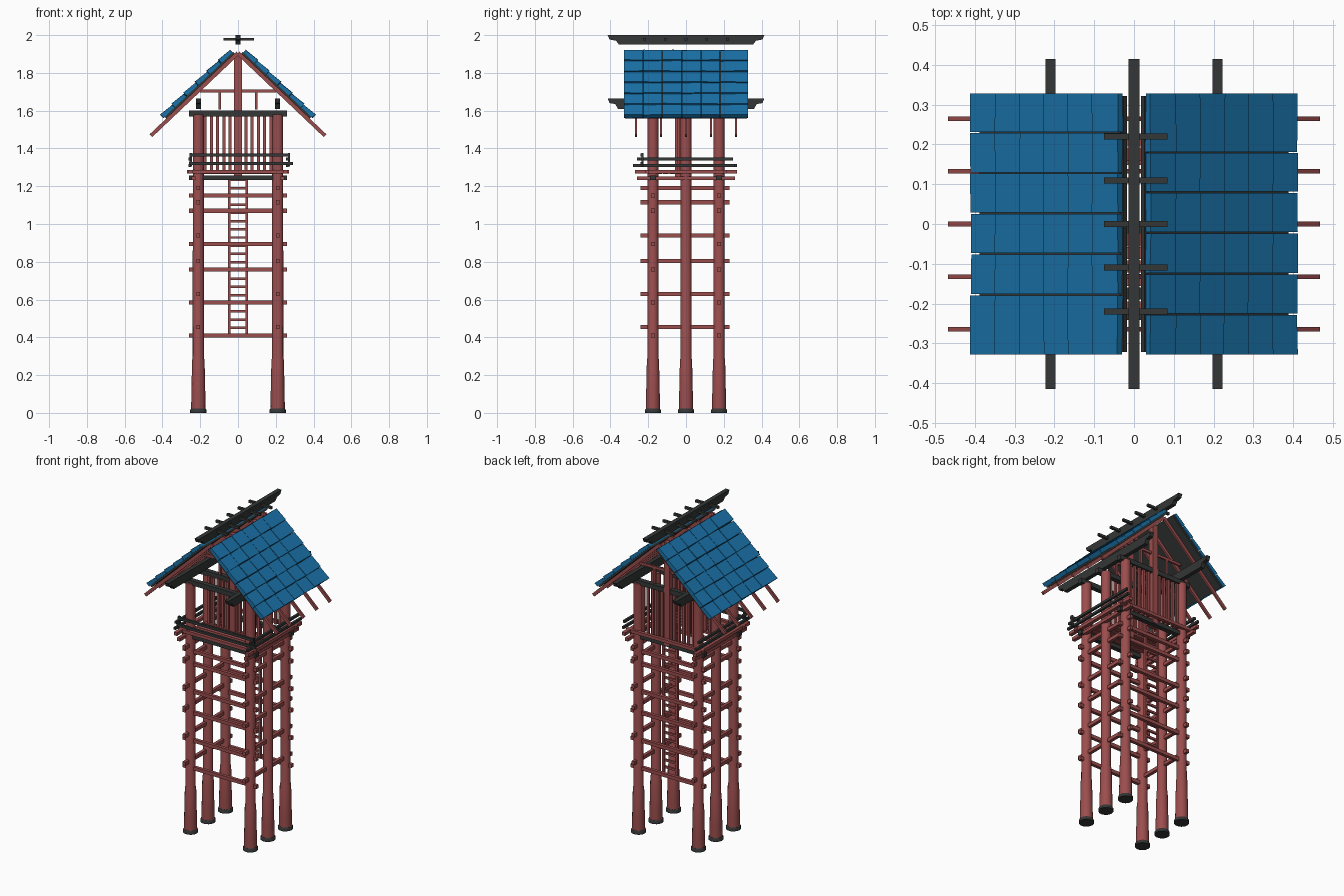
import bpy, bmesh, math, random
from mathutils import Matrix, Vector

if "Cube" in bpy.data.objects:
    bpy.data.objects.remove(bpy.data.objects["Cube"])

random.seed(4)


def material(name, rgb):
    m = bpy.data.materials.new(name)
    m.diffuse_color = (*rgb, 1)
    m.use_nodes = True
    m.node_tree.nodes["Principled BSDF"].inputs["Base Color"].default_value = m.diffuse_color
    return m


RED = material("red_wood", (0.33, 0.075, 0.075))
DARK = material("dark_wood", (0.035, 0.037, 0.037))
BLUE = material("blue_tile", (0.01, 0.17, 0.40))


def finish(name, bm, mat):
    bmesh.ops.recalc_face_normals(bm, faces=bm.faces)
    me = bpy.data.meshes.new(name)
    bm.to_mesh(me)
    bm.free()
    me.materials.append(mat)
    ob = bpy.data.objects.new(name, me)
    bpy.context.collection.objects.link(ob)
    return ob


def boxes(name, items, mat):
    """items: (centre, size) pairs merged in one object"""
    bm = bmesh.new()
    for c, s in items:
        bmesh.ops.create_cube(bm, size=1, matrix=Matrix.Translation(c) @ Matrix.Diagonal((*s, 1)))
    return finish(name, bm, mat)


def lathe(name, profile, x, y, mat, sides=14):
    bm = bmesh.new()
    rings = [[bm.verts.new((x + r * math.cos(2 * math.pi * i / sides),
                            y + r * math.sin(2 * math.pi * i / sides), z))
              for i in range(sides)] for r, z in profile]
    for a, b in zip(rings, rings[1:]):
        for i in range(sides):
            j = (i + 1) % sides
            f = bm.faces.new((a[i], a[j], b[j], b[i]))
            f.smooth = True
    bm.faces.new(rings[0])
    bm.faces.new(rings[-1])
    ob = finish(name, bm, mat)
    ob.data.set_sharp_from_angle(angle=math.radians(40))
    return ob


def extrude_x(name, profile, x, width, mat):
    """yz outline given for y >= 0, mirrored, extruded along x"""
    pts = profile + [(-y, z) for y, z in reversed(profile)]
    bm = bmesh.new()
    f = bm.faces.new([bm.verts.new((x - width / 2, y, z)) for y, z in pts])
    ext = bmesh.ops.extrude_face_region(bm, geom=[f])
    bmesh.ops.translate(bm, vec=(width, 0, 0),
                        verts=[v for v in ext["geom"] if isinstance(v, bmesh.types.BMVert)])
    return finish(name, bm, mat)


PX, PY = 0.21, 0.175

# six round posts with dark feet
for x in (-PX, PX):
    for y in (-PY, 0, PY):
        lathe("post", [(0.038, 0.015), (0.037, 0.10), (0.033, 0.28), (0.030, 0.29), (0.029, 1.58)], x, y, RED)
        lathe("post_foot", [(0.044, 0), (0.044, 0.014), (0.039, 0.022)], x, y, DARK)

# cross beams through the posts
boxes("cross_beams", [((0, y, z), (0.52, 0.02, 0.022))
                      for z in (0.41, 0.585, 0.76, 0.895, 1.07, 1.15) for y in (-PY, PY)], RED)
boxes("side_beams", [((x, -0.005, z), (0.02, 0.47, 0.022))
                     for z in (0.455, 0.63, 0.805, 0.94, 1.115, 1.19) for x in (-PX, PX)], RED)

# ladder
boxes("ladder", [((x, 0.155, 0.83), (0.014, 0.014, 0.84)) for x in (-0.046, 0.046)] +
      [((0, 0.155, 0.45 + i * 0.0435), (0.09, 0.012, 0.013)) for i in range(19)], RED)

# platform frame
boxes("platform_dark_beams", [((0, y, 1.245), (0.52, 0.03, 0.026)) for y in (-PY, PY)], DARK)
boxes("platform_red_beams", [((0, y, 1.277), (0.54, 0.02, 0.02)) for y in (-0.205, 0.205)] +
      [((x, 0, 1.277), (0.022, 0.54, 0.02)) for x in (-0.25, 0.25)] +
      [((x, 0, 1.242), (0.022, 0.52, 0.02)) for x in (-0.235, 0.235)], RED)
boxes("porch_floor", [((0, -0.175 + i * 0.034, 1.272), (0.40, 0.03, 0.012)) for i in range(5)], RED)

# railings on the front and both sides
boxes("railing", [((0.015, -0.235, 1.32), (0.55, 0.014, 0.016)), ((0.01, -0.235, 1.365), (0.53, 0.014, 0.016)),
                  ((-0.255, 0, 1.31), (0.014, 0.54, 0.015)), ((-0.255, -0.01, 1.345), (0.014, 0.5, 0.015)),
                  ((0.26, -0.01, 1.31), (0.014, 0.54, 0.015)), ((0.26, 0, 1.345), (0.014, 0.5, 0.015)),
                  ((0.27, -0.23, 1.34), (0.012, 0.012, 0.07)), ((-0.25, -0.23, 1.34), (0.012, 0.012, 0.07))], DARK)

# slatted walls with king post and gable frame
for y, name in ((-0.04, "front_wall"), (PY, "back_wall")):
    parts = [((0, y, 1.565), (0.04, 0.034, 0.65)), ((0, y, 1.705), (0.40, 0.012, 0.016))]
    for s in (-1, 1):
        parts.append(((s * 0.097, y, 1.655), (0.015, 0.012, 0.1)))
        for i in range(5):
            parts.append(((s * (0.042 + i * 0.033), y, 1.425), (0.016, 0.014, 0.30)))
    boxes(name, parts, RED)
boxes("top_cross_beams", [((0, y, 1.585), (0.52, 0.03, 0.03)) for y in (-PY, -0.02, PY)], DARK)

# eave beams and ridge beam with stepped ends
for x in (-PX, PX):
    extrude_x("eave_beam", [(0.0, 1.61), (0.36, 1.61), (0.375, 1.635), (0.405, 1.64), (0.415, 1.665), (0, 1.665)][1:5],
              x, 0.026, DARK)
extrude_x("ridge_beam", [(0.355, 1.95), (0.37, 1.97), (0.405, 1.977), (0.415, 2.0)], 0, 0.027, DARK)
boxes("ridge_crossbars", [((0.004, i * 0.11, 1.978), (0.16, 0.015, 0.015)) for i in range(-2, 3)], DARK)

# roof slopes: rafters, dark boards and tiles
SLOPE = math.radians(43.5)
COLS = {-1: (-0.33, -0.178, -0.075, 0.027, 0.128, 0.23, 0.33),
        1: (-0.33, -0.227, -0.125, -0.022, 0.08, 0.18, 0.33)}
for s in (-1, 1):
    frame = Matrix.Translation((0, 0, 1.905)) @ Matrix.Rotation(s * SLOPE, 4, 'Y')
    rafters = boxes("rafters", [((s * 0.318, i * 0.1325, 0), (0.636, 0.012, 0.02)) for i in range(-2, 3)], RED)
    board = boxes("roof_board", [((s * 0.265, 0, 0.016), (0.50, 0.645, 0.012))], DARK)
    rafters.matrix_world = frame
    board.matrix_world = frame
    bm = bmesh.new()
    step = 0.505 / 6
    for r in range(6):
        for y0, y1 in zip(COLS[s], COLS[s][1:]):
            cube = bmesh.ops.create_cube(bm, size=1)
            for v in cube["verts"]:
                low = v.co.x * s > 0
                d = 0.018 + step * (r + low) + (-0.001 if low else 0.001) + random.uniform(-0.002, 0.002)
                y = (y1 - 0.0015) if v.co.y > 0 else (y0 + 0.0015)
                n = 0.022 if v.co.z < 0 else (0.047 if low else 0.040) + random.uniform(-0.001, 0.001)
                v.co = Vector((s * d, y, n))
    tiles = finish("roof_tiles", bm, BLUE)
    tiles.matrix_world = frame
